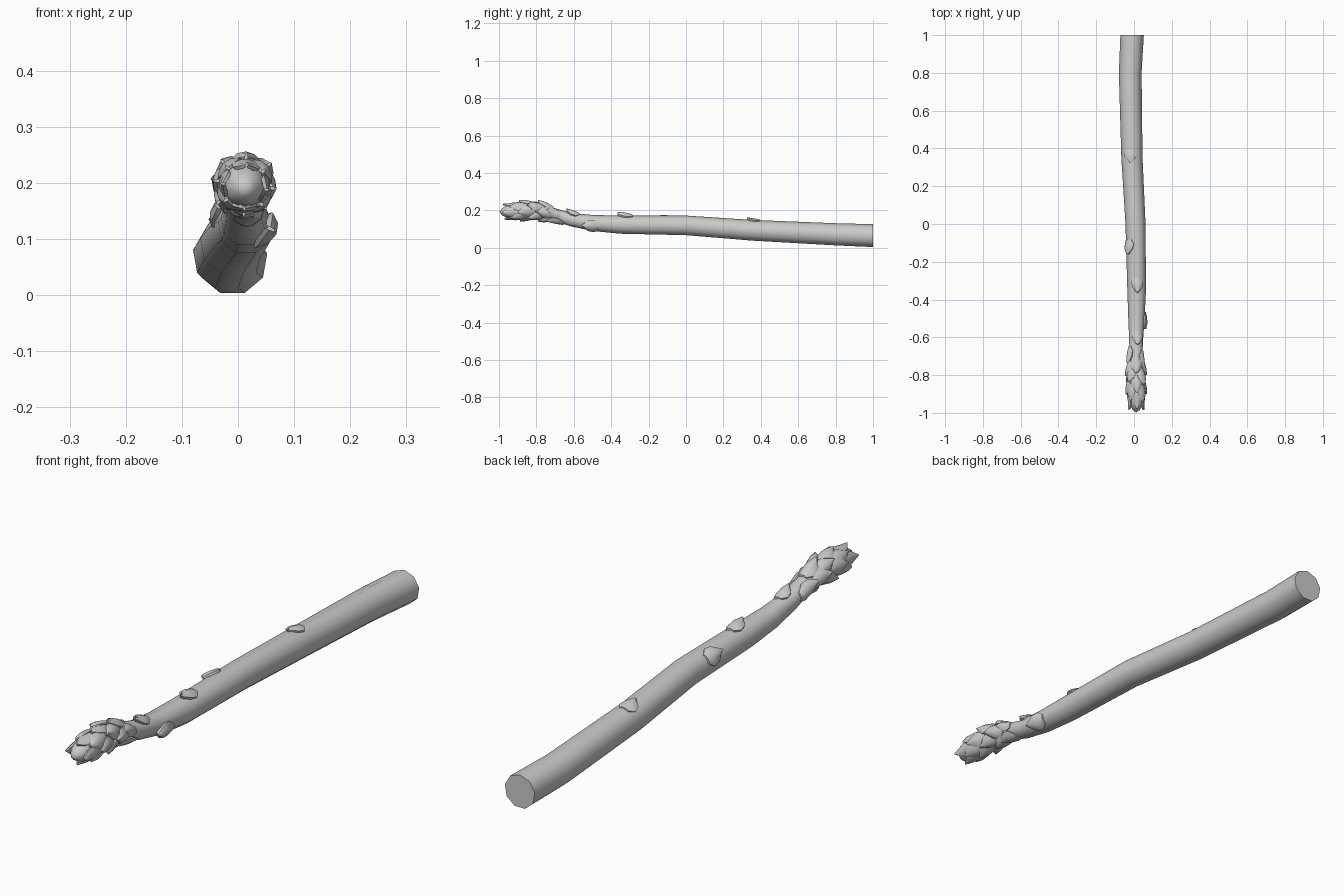
import bpy, bmesh, math
from mathutils import Vector

cube = bpy.data.objects.get("Cube")
if cube:
    bpy.data.objects.remove(cube, do_unlink=True)

mat = bpy.data.materials.new("plain grey")
mat.use_nodes = True
grey = (0.6, 0.6, 0.6, 1)
mat.diffuse_color = grey
mat.node_tree.nodes["Principled BSDF"].inputs["Base Color"].default_value = grey

# Stalk centre line: y, x, z, radius, from cut end to tip
PATH = [(1.0, -0.010, 0.063, 0.063), (0.8, -0.020, 0.070, 0.061), (0.35, -0.011, 0.092, 0.057),
        (0.0, 0.008, 0.118, 0.054), (-0.35, 0.014, 0.122, 0.050), (-0.5, 0.013, 0.131, 0.044),
        (-0.62, 0.011, 0.150, 0.037), (-0.73, 0.010, 0.186, 0.034), (-0.79, 0.010, 0.198, 0.037),
        (-0.86, 0.011, 0.199, 0.044), (-0.91, 0.012, 0.196, 0.044), (-0.96, 0.012, 0.193, 0.034),
        (-0.985, 0.012, 0.192, 0.018)]
SIDES = 9


def sample(y):
    """Centre x, centre z and radius of the stalk at y."""
    for a, b in zip(PATH, PATH[1:]):
        if y >= b[0]:
            break
    t = min(1, max(0, (a[0] - y) / (a[0] - b[0])))
    return [p + (q - p) * t for p, q in zip(a[1:], b[1:])]


def finish(bm, name, angle):
    bmesh.ops.recalc_face_normals(bm, faces=bm.faces)
    me = bpy.data.meshes.new(name)
    bm.to_mesh(me)
    bm.free()
    ob = bpy.data.objects.new(name, me)
    bpy.context.collection.objects.link(ob)
    me.materials.append(mat)
    bpy.ops.object.select_all(action='DESELECT')
    ob.select_set(True)
    bpy.context.view_layer.objects.active = ob
    bpy.ops.object.shade_smooth_by_angle(angle=math.radians(angle))
    return ob


# Stalk: rings bridged along the centre line, flat cut end, pointed tip
bm = bmesh.new()
rings = []
for y, x, z, r in PATH:
    rings.append([bm.verts.new((x + r * math.cos(a), y, z + r * math.sin(a)))
                  for a in (math.tau * (i + 0.25) / SIDES for i in range(SIDES))])
for lo, hi in zip(rings, rings[1:]):
    for i in range(SIDES):
        j = (i + 1) % SIDES
        bm.faces.new((lo[i], lo[j], hi[j], hi[i]))
bm.faces.new(rings[0])
tip = bm.verts.new((0.012, -0.997, 0.192))
for i in range(SIDES):
    bm.faces.new((rings[-1][i], rings[-1][(i + 1) % SIDES], tip))
finish(bm, "stalk", 50)


# Scale leaf: pointed shell wrapped on the stalk, its tip lifted toward -y
def scale_leaf(name, y, degrees, length, width, lift):
    bm = bmesh.new()
    mid = math.radians(degrees)
    half = [(0, 0.55), (0.3, 1.0), (0.65, 0.8), (1.0, 0.08)]
    shells = []
    for thick in (0, 1):
        grid = []
        for v, w in half:
            yy = y + length * (0.5 - v)
            cx, cz, r = sample(max(yy, -0.95))
            row = []
            for u in (-1, -0.5, 0, 0.5, 1):
                a = mid + u * w * width / 2 / r
                bulge = lift * (0.25 + 0.75 * math.sin(v * 1.9)) * (1 - 0.55 * u * u)
                rad = r - 0.004 + (bulge + 0.004 if thick else bulge * 0.45 * v)
                row.append(bm.verts.new((cx + rad * math.cos(a), yy, cz + rad * math.sin(a))))
            grid.append(row)
        for p, q in zip(grid, grid[1:]):
            for i in range(4):
                bm.faces.new((p[i], p[i + 1], q[i + 1], q[i]))
        shells.append(grid)
    rims = [g[0] + [row[-1] for row in g[1:-1]] + g[-1][::-1] + [row[0] for row in g[-2:0:-1]]
            for g in shells]
    n = len(rims[0])
    for i in range(n):
        j = (i + 1) % n
        bm.faces.new((rims[0][i], rims[0][j], rims[1][j], rims[1][i]))
    return finish(bm, name, 40)


# Scattered scales: y, direction round the stalk, length, width, lift
for k, s in enumerate([(0.36, 98, 0.07, 0.07, 0.012), (-0.12, 140, 0.08, 0.07, 0.017),
                       (-0.325, 85, 0.08, 0.06, 0.020), (-0.51, -25, 0.09, 0.07, 0.020),
                       (-0.605, 78, 0.07, 0.055, 0.020), (-0.69, 165, 0.09, 0.06, 0.018),
                       (-0.70, -70, 0.09, 0.06, 0.018), (-0.71, 20, 0.08, 0.05, 0.014)]):
    scale_leaf(f"stalk_scale_{k + 1}", *s)

# Head scales: overlapping staggered rows: y, count, start angle, length, width, lift
k = 0
for y, count, start, length, width, lift in [
        (-0.755, 4, 85, 0.085, 0.060, 0.022), (-0.80, 4, 40, 0.09, 0.062, 0.020),
        (-0.85, 4, 85, 0.09, 0.062, 0.014), (-0.895, 4, 40, 0.09, 0.062, 0.011),
        (-0.935, 4, 85, 0.085, 0.055, 0.008)]:
    for i in range(count):
        k += 1
        wobble = 0.008 * math.sin(k * 2.4)
        scale_leaf(f"head_scale_{k}", y + wobble, start + 360 * i / count + 500 * wobble,
                   length, width, lift)
